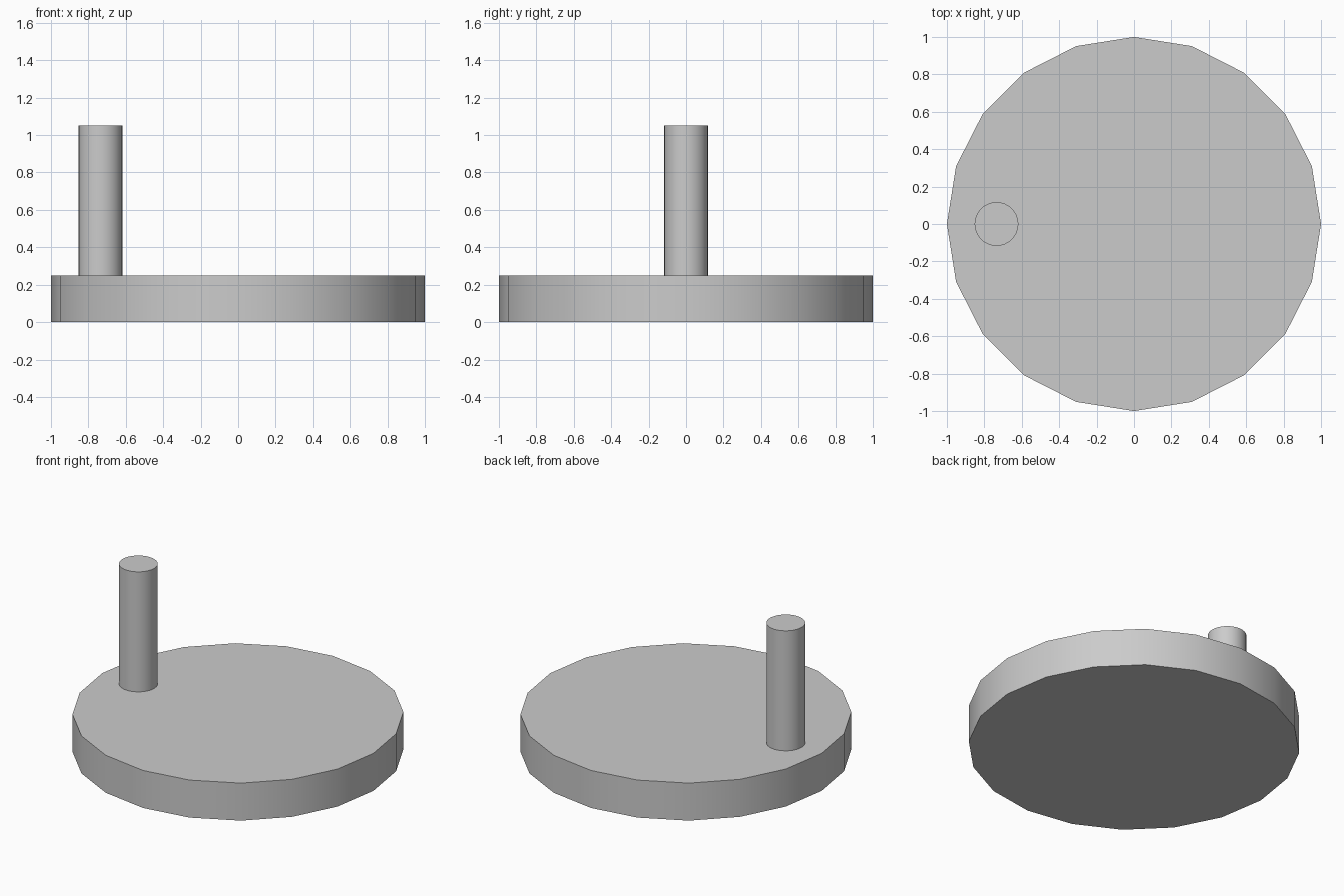
import bpy, math

if "Cube" in bpy.data.objects:
    bpy.data.objects.remove(bpy.data.objects["Cube"])


def cylinder(name, radius, sides, x, z0, z1):
    bpy.ops.mesh.primitive_cylinder_add(
        vertices=sides, radius=radius, depth=z1 - z0,
        location=(x, 0, (z0 + z1) / 2))
    obj = bpy.context.object
    obj.name = name
    bpy.ops.object.shade_smooth_by_angle(angle=math.radians(30))
    return obj


# Twenty-sided disc lying flat
cylinder("base_disc", 1.0, 20, 0.0, 0.0, 0.25)

# Upright round handle near the left rim
cylinder("handle_peg", 0.117, 32, -0.735, 0.25, 1.05)
